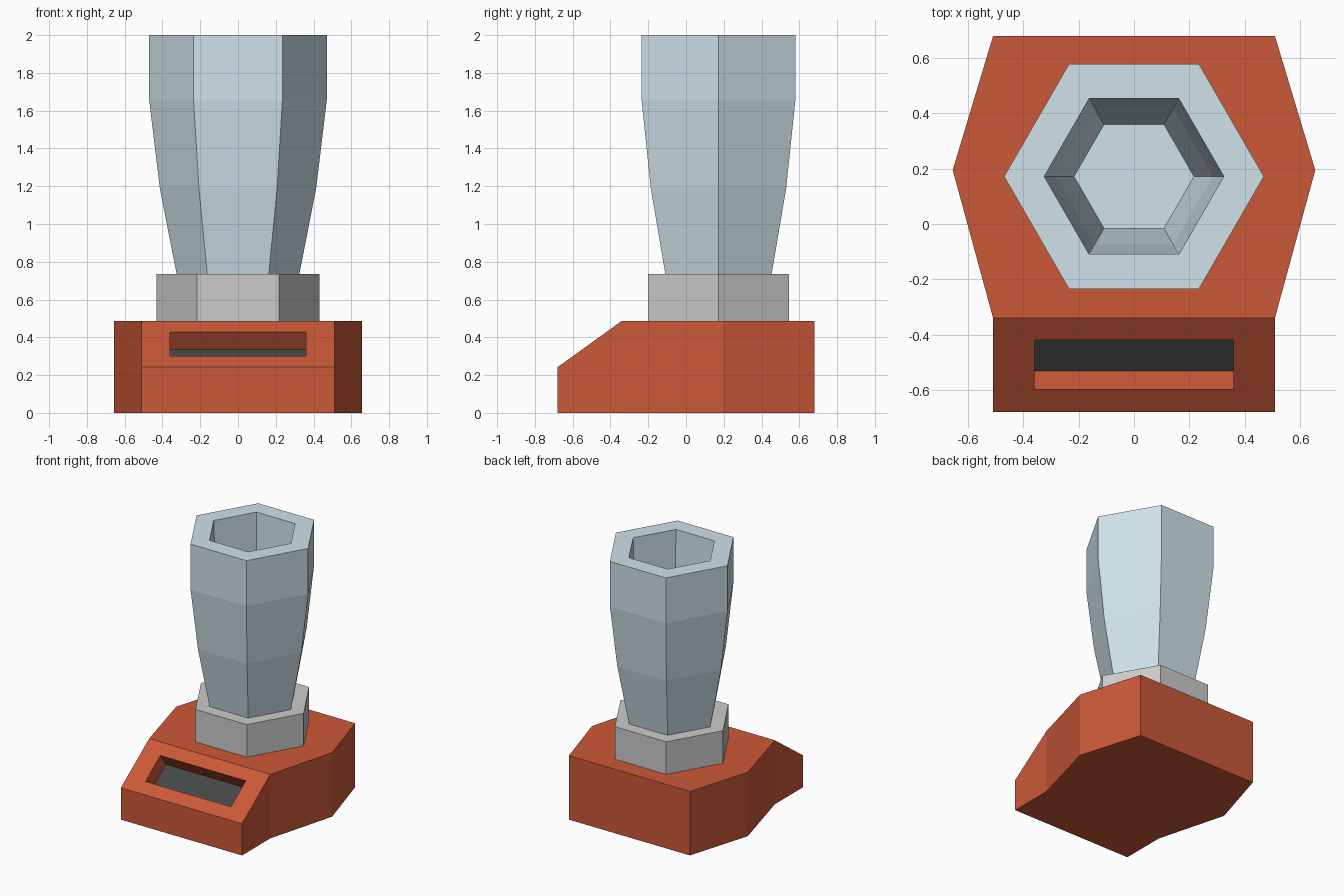
import bpy, bmesh, math

if "Cube" in bpy.data.objects:
    bpy.data.objects.remove(bpy.data.objects["Cube"])

CY = 0.172  # y of the jar axis


def material(name, rgb):
    m = bpy.data.materials.new(name)
    m.diffuse_color = (*rgb, 1)
    m.use_nodes = True
    m.node_tree.nodes["Principled BSDF"].inputs["Base Color"].default_value = m.diffuse_color
    return m


RED = material("red_plastic", (0.60, 0.10, 0.04))
DARK = material("dark_panel", (0.06, 0.065, 0.065))
GLASS = material("blue_grey", (0.62, 0.76, 0.82))


def finish(bm, name, mats=()):
    bmesh.ops.recalc_face_normals(bm, faces=bm.faces[:])
    me = bpy.data.meshes.new(name)
    bm.to_mesh(me)
    bm.free()
    for m in mats:
        me.materials.append(m)
    ob = bpy.data.objects.new(name, me)
    bpy.context.collection.objects.link(ob)
    return ob


def hex_stack(name, profile, mats=()):
    """Loft six-sided rings (radius, z) and cap both ends."""
    bm = bmesh.new()
    rings = [[bm.verts.new((r * math.cos(i * math.pi / 3),
                            CY + r * math.sin(i * math.pi / 3), z))
              for i in range(6)] for r, z in profile]
    for a, b in zip(rings, rings[1:]):
        for i in range(6):
            j = (i + 1) % 6
            bm.faces.new((a[i], a[j], b[j], b[i]))
    bm.faces.new(rings[0][::-1])
    bm.faces.new(rings[-1])
    return finish(bm, name, mats)


# Base: six-sided housing
bm = bmesh.new()
outline = [(-0.51, -0.34), (0.51, -0.34), (0.656, 0.195),
           (0.51, 0.68), (-0.51, 0.68), (-0.656, 0.195)]
low = [bm.verts.new((x, y, 0)) for x, y in outline]
top = [bm.verts.new((x, y, 0.487)) for x, y in outline]
bm.faces.new(low[::-1])
bm.faces.new(top)
sides = [bm.faces.new((low[i], low[(i + 1) % 6], top[(i + 1) % 6], top[i]))
         for i in range(6)]

# Base: sloping front console pulled out of the front side
front = bmesh.ops.extrude_discrete_faces(bm, faces=[sides[0]])["faces"][0]
for v in front.verts:
    v.co.y = -0.68
    if v.co.z > 0.3:
        v.co.z = 0.242
bm.normal_update()
slope = next(f for f in bm.faces if f.normal.y < -0.2 and f.normal.z > 0.2)

# Base: recessed slot with a dark panel
bmesh.ops.inset_individual(bm, faces=[slope], thickness=0.14)
for v in slope.verts:
    v.co.x = math.copysign(0.36, v.co.x)
bm.normal_update()
inward = slope.normal * -0.115
panel = bmesh.ops.extrude_discrete_faces(bm, faces=[slope])["faces"][0]
for v in panel.verts:
    v.co += inward
panel.material_index = 1
finish(bm, "base_housing", (RED, DARK))

# Collar between base and jar
hex_stack("collar", [(0.432, 0.487), (0.432, 0.735)])

# Jar: outer wall, flat rim, tapered inside
hex_stack("jar", [(0.325, 0.735), (0.414, 1.19), (0.47, 1.655), (0.47, 2.0),
                  (0.325, 2.0), (0.312, 1.655), (0.285, 1.19), (0.217, 0.80)],
          (GLASS,))
